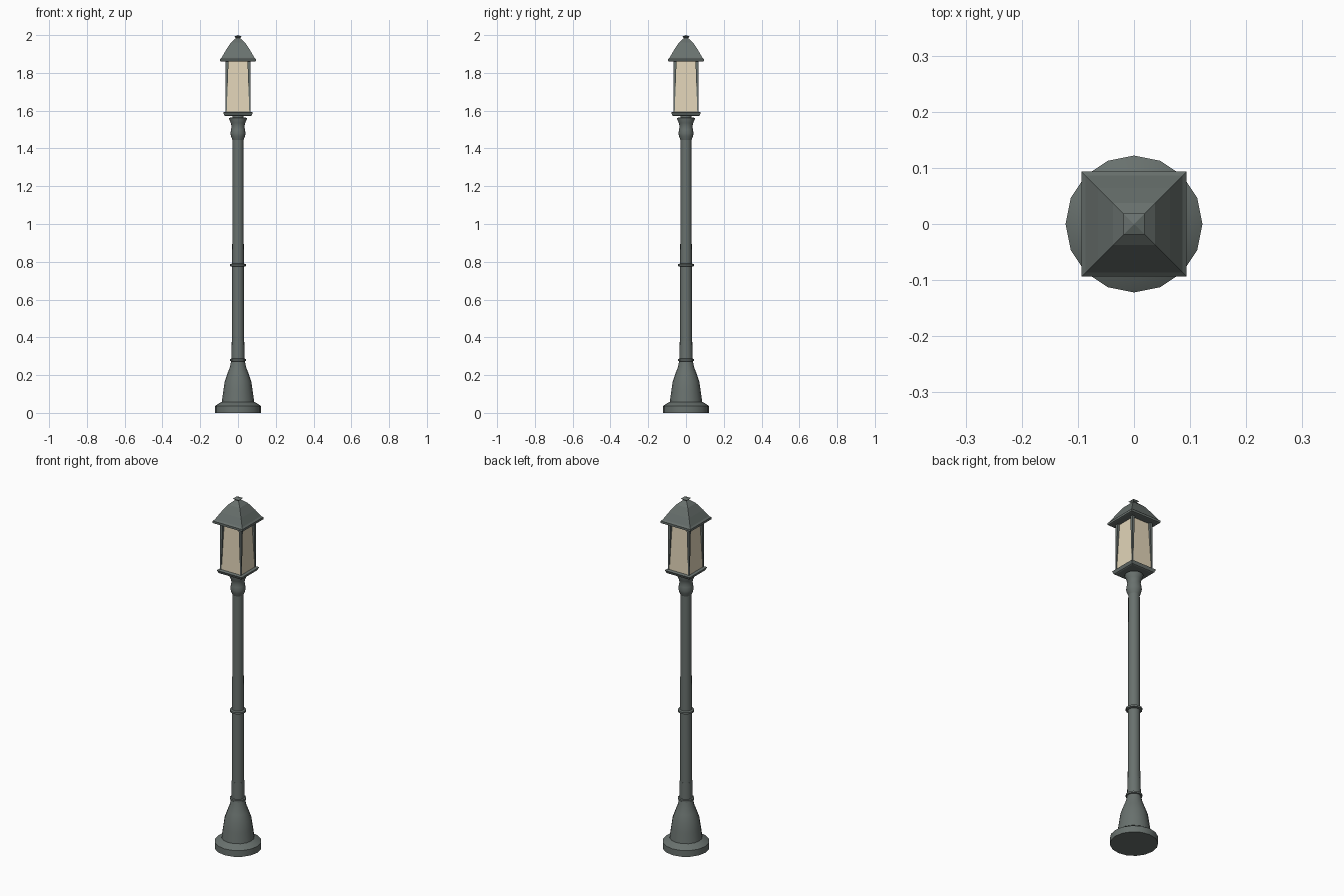
import bpy, bmesh, math

cube = bpy.data.objects.get("Cube")
if cube:
    bpy.data.objects.remove(cube, do_unlink=True)


def make_material(name, colour):
    mat = bpy.data.materials.new(name)
    mat.use_nodes = True
    mat.diffuse_color = (*colour, 1)
    mat.node_tree.nodes["Principled BSDF"].inputs["Base Color"].default_value = (*colour, 1)
    return mat


iron = make_material("dark_iron", (0.14, 0.165, 0.155))
glass = make_material("warm_glass", (0.75, 0.66, 0.48))


def finish(bm, name, mat, smooth):
    bmesh.ops.recalc_face_normals(bm, faces=bm.faces)
    mesh = bpy.data.meshes.new(name)
    bm.to_mesh(mesh)
    bm.free()
    mesh.materials.append(mat)
    obj = bpy.data.objects.new(name, mesh)
    bpy.context.collection.objects.link(obj)
    if smooth:
        for poly in mesh.polygons:
            poly.use_smooth = True
        mesh.set_sharp_from_angle(angle=math.radians(35))
    return obj


def loft(name, profile, sides, mat, smooth=False):
    """Stack regular rings of (size, z); four-sided sizes are half widths."""
    bm = bmesh.new()
    turn = math.pi / 4 if sides == 4 else 0
    scale = math.sqrt(2) if sides == 4 else 1
    rings = []
    for size, z in profile:
        angles = [turn + math.tau * i / sides for i in range(sides)]
        rings.append([bm.verts.new((size * scale * math.cos(a),
                                    size * scale * math.sin(a), z)) for a in angles])
    for low, high in zip(rings, rings[1:]):
        for i in range(sides):
            j = (i + 1) % sides
            bm.faces.new((low[i], low[j], high[j], high[i]))
    bm.faces.new(rings[0])
    bm.faces.new(rings[-1])
    return finish(bm, name, mat, smooth)


# Round foot and flared pedestal
loft("foot", [(0.122, 0), (0.122, 0.036), (0.092, 0.056), (0.086, 0.058)], 16, iron, True)
loft("pedestal", [(0.086, 0.056), (0.078, 0.115), (0.070, 0.168), (0.056, 0.208),
                  (0.043, 0.242), (0.036, 0.275)], 16, iron, True)

# Pole with a thicker lower sleeve
loft("lower_sleeve", [(0.035, 0.27), (0.033, 0.38)], 16, iron, True)
loft("pole", [(0.032, 0.27), (0.029, 1.47)], 16, iron, True)

# Collar rings
for name, z in (("lower_collar", 0.28), ("middle_collar", 0.782)):
    loft(name, [(0.032, z - 0.008), (0.042, z - 0.005), (0.042, z + 0.005),
                (0.032, z + 0.008)], 16, iron, True)

# Bulb and flared neck under the lantern
loft("neck", [(0.029, 1.445), (0.037, 1.465), (0.040, 1.48), (0.037, 1.50),
              (0.034, 1.515), (0.038, 1.535), (0.047, 1.556), (0.047, 1.562),
              (0.030, 1.564), (0.030, 1.575)], 16, iron, True)

# Lantern tray, glass and roof
loft("lantern_tray", [(0.066, 1.571), (0.072, 1.574), (0.079, 1.590),
                      (0.066, 1.594)], 4, iron)
loft("lantern_glass", [(0.064, 1.592), (0.052, 1.865)], 4, glass)
loft("roof", [(0.088, 1.860), (0.094, 1.862), (0.094, 1.874), (0.086, 1.882),
              (0.064, 1.920), (0.037, 1.961), (0.012, 1.983), (0.009, 1.987)], 4, iron)
loft("finial", [(0.009, 1.983), (0.019, 1.992), (0.001, 2.0)], 4, iron)

# Corner posts, narrowing towards the tray
for side_x, label_x in ((-1, "right"), (1, "left")):
    for side_y, label_y in ((-1, "front"), (1, "back")):
        bm = bmesh.new()
        bmesh.ops.create_cube(bm, size=1)
        for v in bm.verts:
            inner, z = (0.050, 1.864) if v.co.z > 0 else (0.060, 1.59)
            x = 0.066 if v.co.x > 0 else inner
            y = 0.066 if v.co.y > 0 else inner
            v.co = (x * side_x, y * side_y, z)
        finish(bm, f"{label_y}_{label_x}_post", iron, False)
